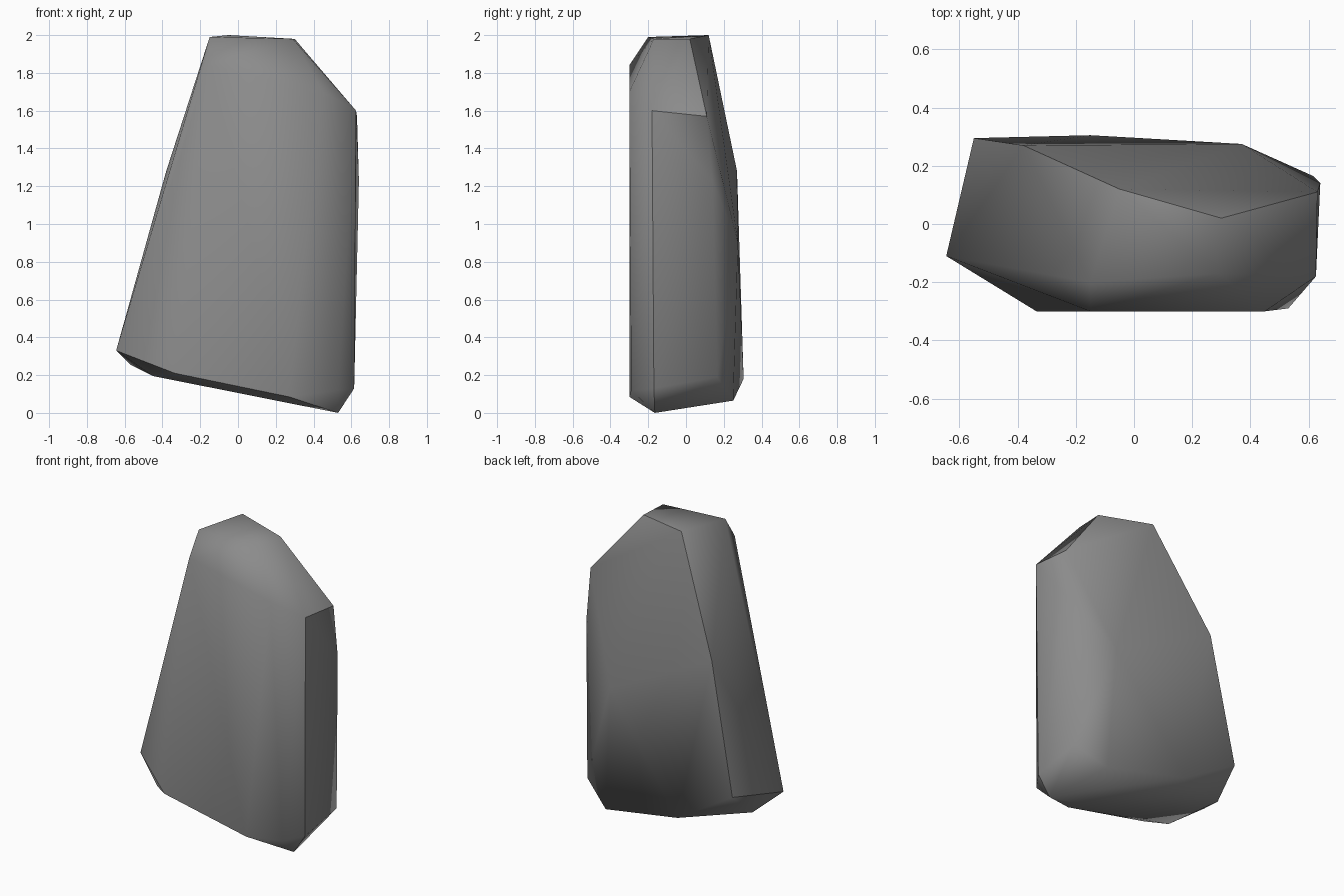
import bpy
import bmesh

default_cube = bpy.data.objects.get("Cube")
if default_cube:
    bpy.data.objects.remove(default_cube, do_unlink=True)

# Corners of the boulder, named by where they sit
corners = {
    # crown
    "crown_back": (-.05, .12, 2), "crown_left": (-.15, -.2, 1.99),
    "crown_front": (.29, -.17, 1.98), "crown_side": (.3, .02, 1.98),
    # shoulders
    "front_shoulder": (-.15, -.3, 1.84), "corner_shoulder": (.45, -.3, 1.7),
    "side_shoulder_front": (.625, -.18, 1.6), "side_shoulder_back": (.63, .11, 1.57),
    "side_bulge": (.64, .14, 1.23), "back_shoulder": (-.38, .27, 1.28),
    "back_bulge": (.37, .275, .9),
    # foot
    "foot_left": (-.645, -.11, .33), "foot_back_left": (-.55, .295, .42),
    "foot_front_left": (-.335, -.3, .21), "foot_front": (.27, -.3, .085),
    "foot_corner": (.53, -.29, .12), "foot_side_front": (.615, -.17, .13),
    "foot_side_back": (.615, .165, .19), "foot_back": (-.15, .305, .18),
    # underside
    "under_left": (-.57, .11, .255), "under_front": (-.45, -.21, .195),
    "under_corner": (.53, -.165, 0), "under_back": (.42, .25, .065),
}

# One crease runs all the way round, parting the front from the back
crease = ["foot_left", "foot_back_left", "back_shoulder", "crown_back",
          "crown_side", "side_shoulder_back", "side_shoulder_front",
          "foot_side_front", "under_corner", "foot_front",
          "foot_front_left", "foot_left"]

# Stretch a skin over the corners
bm = bmesh.new()
verts = {name: bm.verts.new(place) for name, place in corners.items()}
bmesh.ops.convex_hull(bm, input=list(bm.verts))
bmesh.ops.recalc_face_normals(bm, faces=list(bm.faces))
for face in bm.faces:
    face.smooth = True
for start, end in zip(crease, crease[1:]):
    if verts[start].is_valid and verts[end].is_valid:
        edge = bm.edges.get((verts[start], verts[end]))
        if edge:
            edge.smooth = False
loose = [v for v in bm.verts if not v.link_faces]
bmesh.ops.delete(bm, geom=loose, context="VERTS")

mesh = bpy.data.meshes.new("boulder")
bm.to_mesh(mesh)
bm.free()

# Plain grey stone
stone = bpy.data.materials.new("grey_stone")
stone.use_nodes = True
colour = (.26, .26, .26, 1)
stone.diffuse_color = colour
stone.node_tree.nodes["Principled BSDF"].inputs["Base Color"].default_value = colour
mesh.materials.append(stone)

boulder = bpy.data.objects.new("boulder", mesh)
bpy.context.collection.objects.link(boulder)
